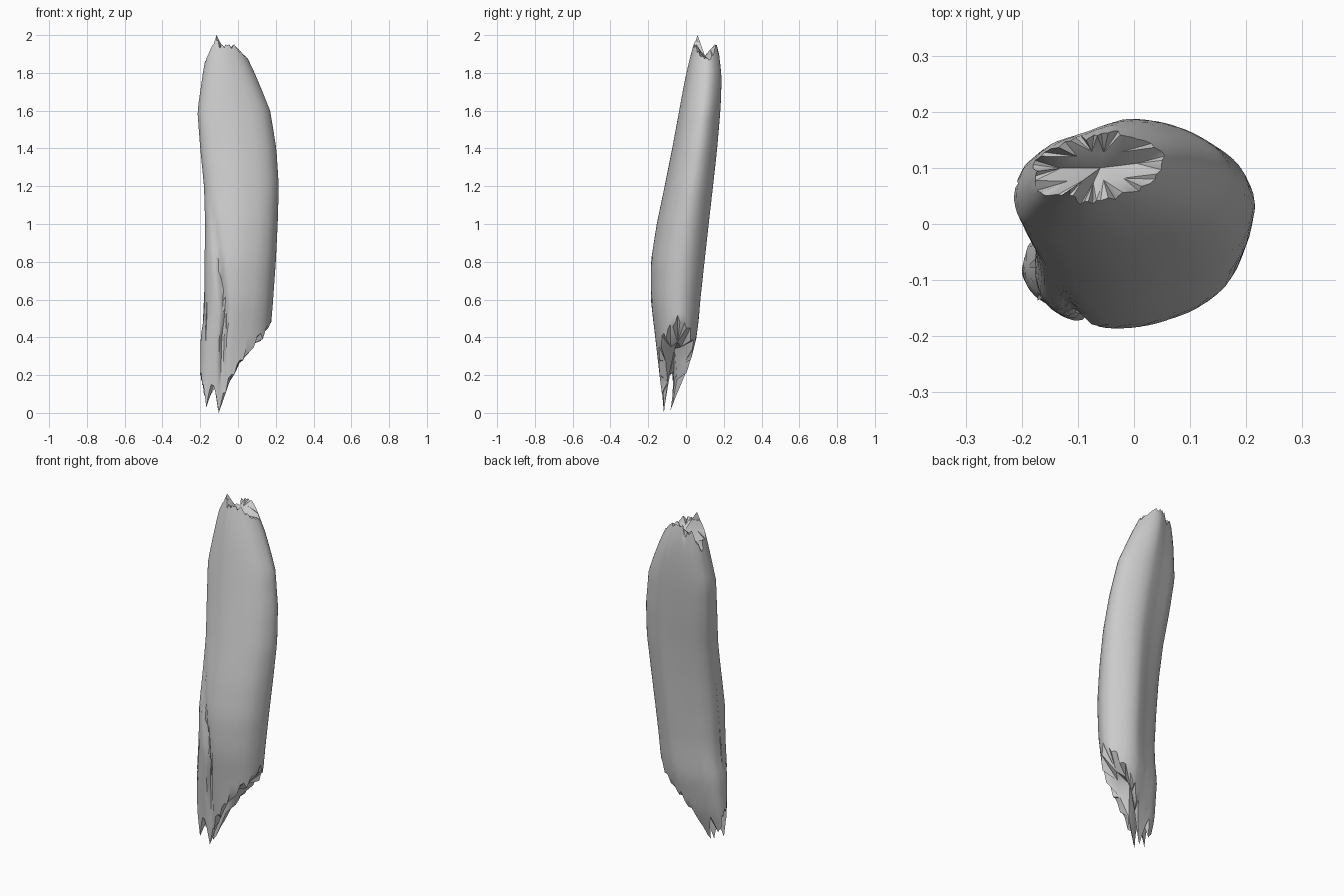
import bpy, bmesh, math, random

cube = bpy.data.objects.get("Cube")
if cube:
    bpy.data.objects.remove(cube)
random.seed(4)

# one grey material
grey = bpy.data.materials.new("plain grey")
grey.use_nodes = True
grey.diffuse_color = (0.6, 0.6, 0.6, 1)
grey.node_tree.nodes["Principled BSDF"].inputs["Base Color"].default_value = (0.6, 0.6, 0.6, 1)

# height, then x and y limits of the body at that height
LIMITS = [
    (0.00, -0.195, 0.150, -0.118, -0.080),
    (0.20, -0.200, 0.160, -0.140, 0.005),
    (0.40, -0.198, 0.168, -0.163, 0.056),
    (0.50, -0.182, 0.178, -0.175, 0.068),
    (0.60, -0.176, 0.186, -0.186, 0.076),
    (0.80, -0.177, 0.200, -0.186, 0.098),
    (1.00, -0.174, 0.210, -0.155, 0.120),
    (1.20, -0.180, 0.216, -0.113, 0.143),
    (1.40, -0.200, 0.203, -0.073, 0.165),
    (1.60, -0.215, 0.170, -0.036, 0.182),
    (1.70, -0.200, 0.130, -0.018, 0.187),
    (1.80, -0.186, 0.088, 0.002, 0.187),
    (1.90, -0.168, 0.040, 0.026, 0.175),
    (2.00, -0.135, -0.005, 0.055, 0.150),
]

# cross-section in unit coordinates: blunt left side, rounded front, flatter back
PROFILE = [
    (-0.97, 0.04), (-1.0, -0.25), (-0.95, -0.55), (-0.84, -0.74), (-0.68, -0.87),
    (-0.46, -0.96), (-0.25, -1.0), (0.0, -0.98), (0.25, -0.90), (0.55, -0.74),
    (0.80, -0.48), (0.95, -0.14), (1.0, 0.18), (0.93, 0.48), (0.75, 0.74),
    (0.50, 0.94), (0.25, 1.0), (0.02, 0.92), (-0.22, 0.79), (-0.48, 0.66),
    (-0.72, 0.52), (-0.90, 0.28),
]

# broken ends: profile x against height
BOTTOM = [(-1, 0.20), (-0.84, 0.03), (-0.68, 0.15), (-0.46, 0.0), (-0.2, 0.13),
          (0.1, 0.24), (0.4, 0.32), (0.8, 0.39), (1, 0.48)]
TOP = [(-1, 1.86), (-0.68, 2.0), (-0.35, 1.95), (0.1, 1.95), (0.6, 1.95), (1, 1.88)]


def lookup(table, t, col=1):
    """Linear lookup in a table sorted by its first column."""
    for a, b in zip(table, table[1:]):
        if t <= b[0]:
            f = max(0.0, (t - a[0]) / (b[0] - a[0]))
            return a[col] + (b[col] - a[col]) * f
    return table[-1][col]


def rounded(points, steps):
    """Closed Catmull-Rom curve through the points."""
    out, n = [], len(points)
    for i in range(n):
        a, b, c, d = (points[(i + k) % n] for k in (-1, 0, 1, 2))
        for s in range(steps):
            t = s / steps
            out.append(tuple(
                0.5 * (2 * b[k] + (c[k] - a[k]) * t
                       + (2 * a[k] - 5 * b[k] + 4 * c[k] - d[k]) * t * t
                       + (3 * b[k] - a[k] - 3 * c[k] + d[k]) * t ** 3)
                for k in (0, 1)))
    return out


def place(px, py, z):
    """Profile point to a position at height z, with a slanting split in front."""
    x0, x1, y0, y1 = (lookup(LIMITS, z, k) for k in (1, 2, 3, 4))
    x = (x0 + x1) / 2 + px * (x1 - x0) / 2
    y = (y0 + y1) / 2 + py * (y1 - y0) / 2
    if py < -0.5:
        split = -0.36 - 0.8 * max(0, z - 0.5)
        depth = 0.028 * min(1, max(0, (1.15 - z) / 0.5)) * min(1, max(0, z / 0.3))
        y += depth * math.exp(-((px - split) / 0.08) ** 2)
    return x, y, z


def finish(name, bm):
    bmesh.ops.recalc_face_normals(bm, faces=bm.faces)
    mesh = bpy.data.meshes.new(name)
    bm.to_mesh(mesh)
    bm.free()
    mesh.materials.append(grey)
    obj = bpy.data.objects.new(name, mesh)
    bpy.context.collection.objects.link(obj)
    bpy.ops.object.select_all(action='DESELECT')
    obj.select_set(True)
    bpy.context.view_layer.objects.active = obj
    bpy.ops.object.shade_smooth_by_angle(angle=math.radians(38))


# main splinter: columns run between the two ragged ends
ROWS = 30
bm = bmesh.new()
columns = []
for i, (px, py) in enumerate(rounded(PROFILE, 3)):
    low = lookup(BOTTOM, px)
    high = lookup(TOP, px)
    if py > 0 and px < -0.3:
        high -= 0.06
    if i % 3:
        low += random.uniform(0, 0.05)
        high -= random.uniform(0, 0.025)
    columns.append([bm.verts.new(place(px, py, low + (high - low) * r / ROWS))
                    for r in range(ROWS + 1)])
pairs = list(zip(columns, columns[1:] + columns[:1]))
for a, b in pairs:
    for r in range(ROWS):
        bm.faces.new((a[r], b[r], b[r + 1], a[r + 1]))

# torn ends: a rough coarse ring inside each rim, closed by a middle point
for row, centre, rough in ((0, (-0.02, -0.06, 0.34), 0.05), (ROWS, (-0.06, 0.10, 1.89), 0.02)):
    middle = bm.verts.new(centre)
    inner = []
    for c in columns[::6]:
        v = bm.verts.new(c[row].co.lerp(middle.co, random.uniform(0.4, 0.6)))
        v.co.z += random.uniform(-rough, rough)
        inner.append(v)
    for i, (a, b) in enumerate(pairs):
        bm.faces.new((a[row], b[row], inner[(i + 3) // 6 % len(inner)]))
    for k, v in enumerate(inner):
        after = inner[(k + 1) % len(inner)]
        bm.faces.new((v, after, columns[(6 * k + 3) % len(columns)][row]))
        bm.faces.new((v, after, middle))
finish("wood_splinter", bm)

# thin slivers lifting off along the left side and the lower end
SLIVERS = [  # foot and tip on the unit profile: x, y, z
    ((-0.97, -0.20, 0.32), (-0.97, -0.10, 1.10)),
    ((-0.84, -0.70, 0.14), (-0.90, -0.60, 0.75)),
    ((-0.25, -0.96, 0.18), (-0.36, -0.94, 0.78)),
    ((0.20, 0.85, 0.29), (0.30, 0.95, 0.50)),
    ((0.55, -0.66, 0.36), (0.60, -0.68, 0.52)),
]
for n, (foot, tip) in enumerate(SLIVERS, 1):
    bm = bmesh.new()
    x, y, z = place(*[(f + t) / 2 for f, t in zip(foot, tip)])
    ends = [bm.verts.new(place(*foot)), bm.verts.new(place(*tip))]
    ring = [bm.verts.new((x + 0.009 * math.cos(k * math.tau / 3),
                          y + 0.009 * math.sin(k * math.tau / 3), z)) for k in range(3)]
    for k in range(3):
        for end in ends:
            bm.faces.new((ring[k], ring[(k + 1) % 3], end))
    finish(f"sliver_{n}", bm)
